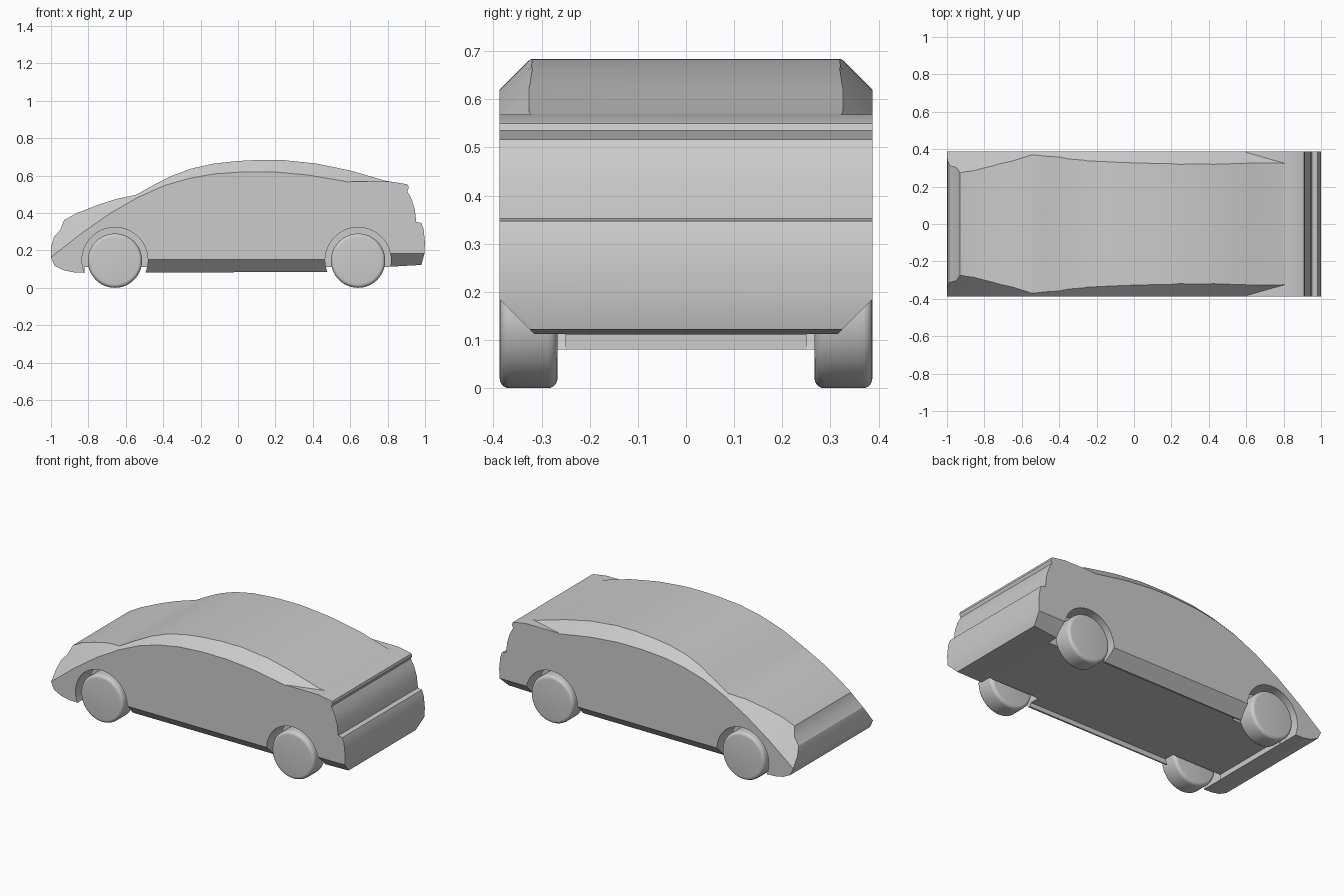
import bpy, bmesh, math
from mathutils import Vector

if "Cube" in bpy.data.objects:
    bpy.data.objects.remove(bpy.data.objects["Cube"], do_unlink=True)

HALF_W = 0.387
WHEEL_R = 0.145
AXLES = {"front": -0.658, "rear": 0.642}
SIDES = {"left": -1, "right": 1}


def loft(name, ring_a, ring_b):
    """Closed solid between two rings of equal length."""
    bm = bmesh.new()
    a = [bm.verts.new(p) for p in ring_a]
    b = [bm.verts.new(p) for p in ring_b]
    bm.faces.new(a)
    bm.faces.new(b)
    for i in range(len(a)):
        j = (i + 1) % len(a)
        bm.faces.new((a[i], a[j], b[j], b[i]))
    bmesh.ops.recalc_face_normals(bm, faces=bm.faces)
    mesh = bpy.data.meshes.new(name)
    bm.to_mesh(mesh)
    bm.free()
    obj = bpy.data.objects.new(name, mesh)
    bpy.context.collection.objects.link(obj)
    return obj


def across(name, profile, y0, y1):
    """Extrude an (x, z) profile along y."""
    return loft(name, [(x, y0, z) for x, z in profile], [(x, y1, z) for x, z in profile])


def along(name, section, x0, x1):
    """Extrude a (y, z) section along x."""
    return loft(name, [(x0, y, z) for y, z in section], [(x1, y, z) for y, z in section])


def circle(cx, cz, r, n):
    return [(cx + r * math.cos(math.tau * i / n), cz + r * math.sin(math.tau * i / n))
            for i in range(n)]


def activate(obj):
    bpy.ops.object.select_all(action="DESELECT")
    obj.select_set(True)
    bpy.context.view_layer.objects.active = obj


def cut(obj, cutter):
    """Subtract the cutter and discard it."""
    activate(obj)
    mod = obj.modifiers.new("cut", "BOOLEAN")
    mod.operation = "DIFFERENCE"
    mod.solver = "EXACT"
    mod.object = cutter
    bpy.ops.object.modifier_apply(modifier=mod.name)
    bpy.data.objects.remove(cutter, do_unlink=True)


def smooth(obj, degrees):
    activate(obj)
    bpy.ops.object.shade_smooth_by_angle(angle=math.radians(degrees))


def offset(path, d):
    """Shift an open (x, z) path along its upward normals."""
    out = []
    for i, p in enumerate(path):
        t = Vector(path[min(i + 1, len(path) - 1)]) - Vector(path[max(i - 1, 0)])
        t.normalize()
        out.append((p[0] - t.y * d, p[1] + t.x * d))
    return out


# Body: side silhouette extruded across the full width
nose = [(-0.82, 0.08), (-0.88, 0.083), (-0.93, 0.093), (-0.98, 0.117), (-1, 0.16),
        (-0.998, 0.22), (-0.985, 0.27), (-0.95, 0.31), (-0.93, 0.362)]
hood = [(-0.86, 0.4), (-0.75, 0.443), (-0.65, 0.475), (-0.545, 0.497)]
roof = [(-0.45, 0.55), (-0.35, 0.6), (-0.25, 0.637), (-0.13, 0.664), (0, 0.678),
        (0.12, 0.684), (0.24, 0.683), (0.42, 0.664), (0.6, 0.627), (0.785, 0.573)]
tail = [(0.9, 0.554), (0.909, 0.55), (0.913, 0.535), (0.905, 0.517), (0.928, 0.475),
        (0.945, 0.42), (0.953, 0.352), (0.98, 0.347), (0.992, 0.315), (1, 0.24),
        (0.996, 0.18), (0.98, 0.122)]
underside = [(0.8, 0.112), (0.5, 0.085)]
body = across("body", nose + hood + roof + tail + underside, -HALF_W, HALF_W)

# Shoulder line followed by the slanted upper sides
shoulder = [(-1.1, 0.078), (-1, 0.163), (-0.837, 0.291), (-0.687, 0.396), (-0.537, 0.482),
            (-0.393, 0.547), (-0.26, 0.585), (-0.126, 0.609), (0.035, 0.62),
            (0.195, 0.619), (0.38, 0.602), (0.6, 0.564), (0.785, 0.509), (0.85, 0.488)]


def slant_ring(y, d):
    path = offset(shoulder, d)
    path += [(path[-1][0], 1.2), (path[0][0], 1.2)]
    return [(x, y, z) for x, z in path]


for side, s in SIDES.items():
    # Slanted upper side, ending on a small flat ledge at the rear
    slant = loft("slant_cutter", slant_ring(s * (HALF_W - 0.2), 0.2),
                 slant_ring(s * (HALF_W + 0.05), -0.05))
    ledge = [(0.6, 0.1), (1.4, 0.1), (1.4, 0.568), (0.6, 0.568)]
    cut(slant, across("ledge_cutter", ledge, -0.6, 0.6))
    cut(body, slant)

    # Lower edge chamfers on the sill and the rear bumper
    for x0, x1, z in ((-0.6, 0.6, 0.15), (0.65, 1.1, 0.184)):
        wedge = [(s * (HALF_W + 0.05), z + 0.05), (s * (HALF_W - 0.15), z - 0.15),
                 (s * (HALF_W + 0.05), z - 0.15)]
        cut(body, along("chamfer_cutter", wedge, x0, x1))

# Recessed floor between the sills, behind the front bumper
floor = [(-0.31, 0), (0.31, 0), (0.31, 0.112), (-0.31, 0.112)]
cut(body, along("floor_cutter", floor, -0.82, 0.79))

# Wheel wells and wheels
for end, x in AXLES.items():
    for side, s in SIDES.items():
        well = circle(x, 0.147, 0.176, 64)
        cut(body, across("well_cutter", well, s * 0.25, s * 0.5))

        wheel = across(f"{end}_{side}_wheel", circle(x, WHEEL_R, WHEEL_R, 64),
                       s * 0.267, s * HALF_W)
        activate(wheel)
        bevel = wheel.modifiers.new("rounded_edge", "BEVEL")
        bevel.width = 0.02
        bevel.segments = 5
        bevel.limit_method = "ANGLE"
        bpy.ops.object.modifier_apply(modifier=bevel.name)
        smooth(wheel, 30)

smooth(body, 22)
